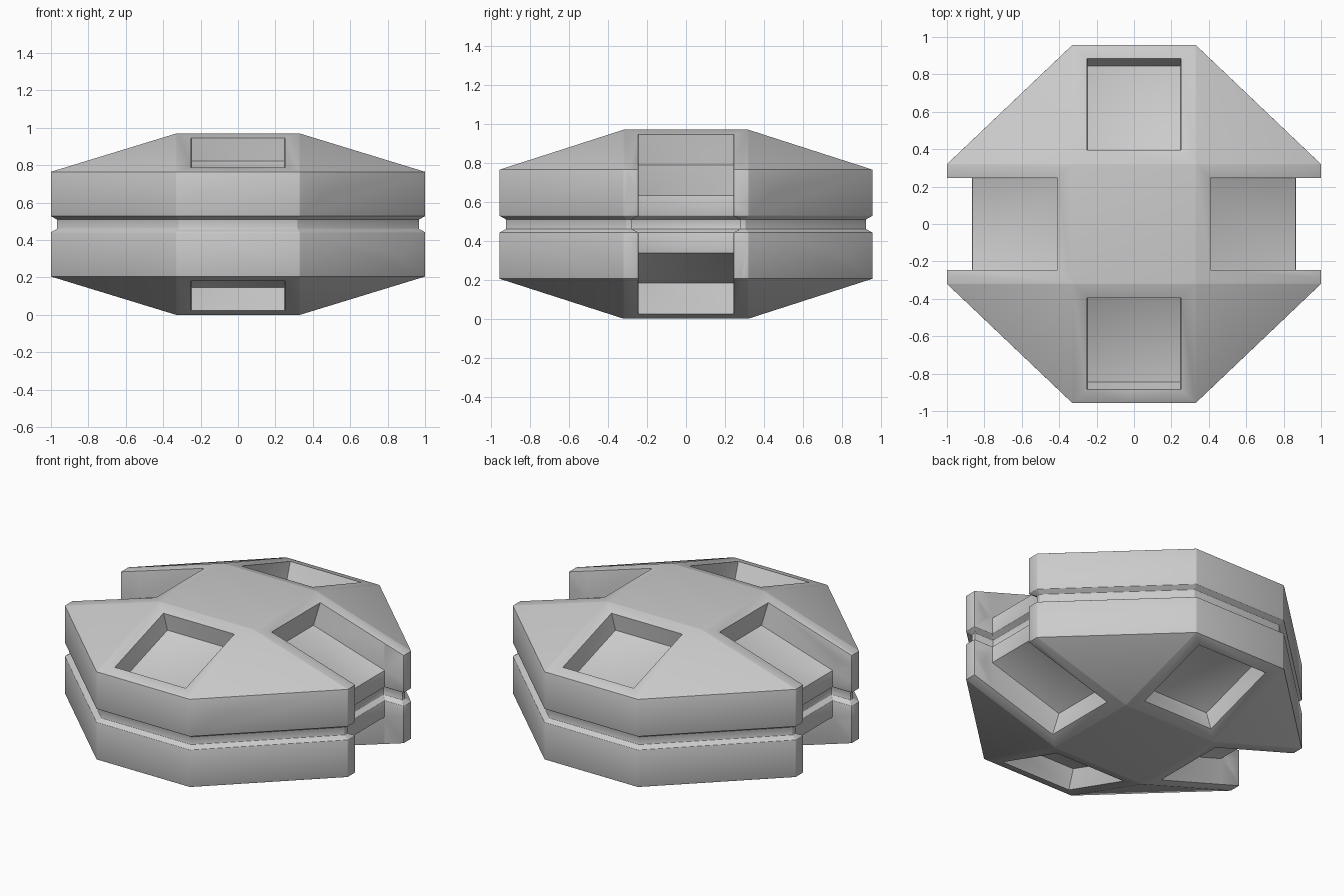
import bpy, bmesh
from mathutils import Vector

if "Cube" in bpy.data.objects:
    bpy.data.objects.remove(bpy.data.objects["Cube"])

H, ZS = 0.97, 0.765            # total height, top of the vertical wall
XO, YO, XI, YI = 1.0, 0.957, 0.33, 0.32
NOTCH_X, NOTCH_Y = 0.865, 0.245


def make(name, bm):
    bmesh.ops.recalc_face_normals(bm, faces=bm.faces)
    me = bpy.data.meshes.new(name)
    bm.to_mesh(me)
    bm.free()
    ob = bpy.data.objects.new(name, me)
    bpy.context.collection.objects.link(ob)
    return ob


def loft(name, rings):
    """Skin a stack of equal closed rings and cap both ends."""
    bm = bmesh.new()
    vs = [[bm.verts.new(p) for p in r] for r in rings]
    n = len(vs[0])
    for a, b in zip(vs, vs[1:]):
        for i in range(n):
            j = (i + 1) % n
            bm.faces.new((a[i], a[j], b[j], b[i]))
    bm.faces.new(vs[0][::-1])
    bm.faces.new(vs[-1])
    return make(name, bm)


def inset(pts, d):
    """Mitred inward offset of a counter-clockwise outline."""
    out = []
    for i, p in enumerate(pts):
        a = (p - pts[i - 1]).normalized()
        b = (pts[(i + 1) % len(pts)] - p).normalized()
        na, nb = Vector((-a.y, a.x)), Vector((-b.y, b.x))
        out.append(p + (na + nb) * d / (1 + na.dot(nb)))
    return out


def boolean(ob, cutter, op):
    m = ob.modifiers.new(op, 'BOOLEAN')
    m.operation, m.solver, m.object = op, 'EXACT', cutter
    bpy.context.view_layer.objects.active = ob
    bpy.ops.object.modifier_apply(modifier=m.name)
    bpy.data.objects.remove(cutter)


# Faceted body: octagonal wall with square top and bottom
bm = bmesh.new()
for sx in (-1, 1):
    for sy in (-1, 1):
        for z in (0, H):
            bm.verts.new((sx * XI, sy * YI, z))
        for z in (H - ZS, ZS):
            bm.verts.new((sx * XO, sy * YI, z))
            bm.verts.new((sx * XI, sy * YO, z))
bmesh.ops.convex_hull(bm, input=bm.verts)
bmesh.ops.dissolve_limit(bm, angle_limit=0.01, verts=bm.verts, edges=bm.edges)
body = make("faceted_body", bm)

# Notched outline with the groove running all the way round
half = [Vector(p) for p in ((XI, -YO), (XO, -YI), (XO, -NOTCH_Y), (NOTCH_X, -NOTCH_Y),
                            (NOTCH_X, NOTCH_Y), (XO, NOTCH_Y), (XO, YI), (XI, YO))]
outline = half + [-p for p in half]
levels = ((-0.1, 0), (0.442, 0), (0.46, 0.032), (0.51, 0.032), (0.528, 0), (1.1, 0))
rings = [[(p.x, p.y, z) for p in inset(outline, d)] for z, d in levels]
boolean(body, loft("groove_envelope", rings), 'INTERSECT')


# Pockets sunk square into the sloping faces
def pocket(axis, side, top, r0, r1, width, depth, inner, outer):
    run = Vector((outer - inner, ZS - H)).normalized()
    normal = Vector((-run.y, run.x))
    surf = lambda r: Vector((r, H + (r - inner) * (ZS - H) / (outer - inner)))
    a, b = surf(r0), surf(r1)
    prof = [a - normal * depth, b - normal * depth, b + normal * 0.1, a + normal * 0.1]
    rings = []
    for w in (-width, width):
        ring = []
        for p in prof:
            z = p.y if top else H - p.y
            ring.append((side * p.x, w, z) if axis == 'x' else (w, side * p.x, z))
        rings.append(ring)
    boolean(body, loft("pocket_cutter", rings), 'DIFFERENCE')


for side in (-1, 1):
    for top in (True, False):
        pocket('y', side, top, 0.395, 0.885, 0.25, 0.13, YI, YO)
        pocket('x', side, top, 0.41, 1.15, NOTCH_Y, 0.165, XI, XO)

# Slightly eased edges
bev = body.modifiers.new("eased_edges", 'BEVEL')
bev.width, bev.segments, bev.limit_method, bev.angle_limit = 0.006, 2, 'ANGLE', 0.25
body.select_set(True)
bpy.context.view_layer.objects.active = body
bpy.ops.object.modifier_apply(modifier=bev.name)
bpy.ops.object.shade_smooth_by_angle(angle=0.5)
